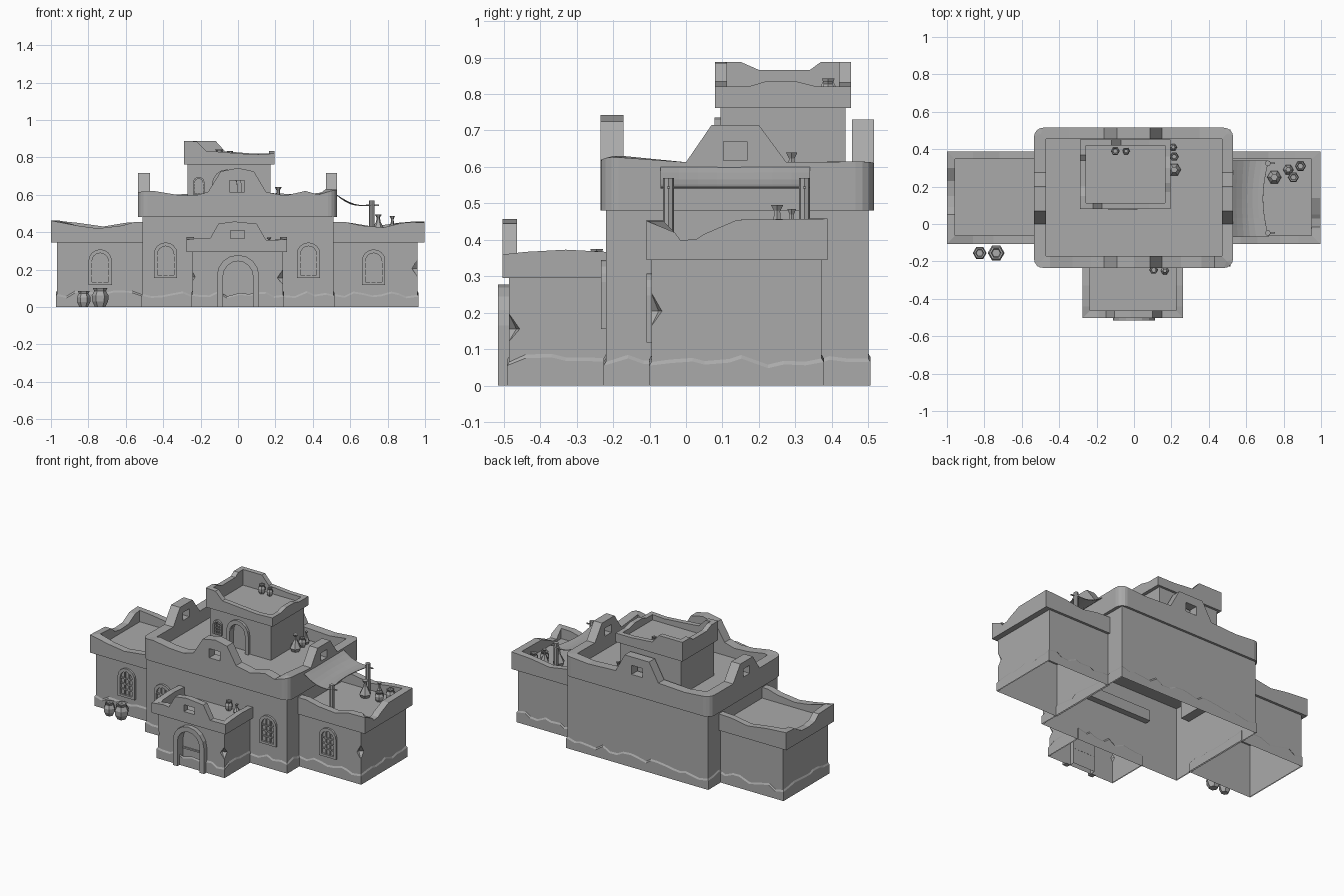
import bpy, bmesh, math, random
from mathutils import Matrix

random.seed(4)
if "Cube" in bpy.data.objects:
    bpy.data.objects.remove(bpy.data.objects["Cube"])

clay = bpy.data.materials.new("clay grey")
clay.use_nodes = True
clay.diffuse_color = (0.4, 0.4, 0.4, 1)
clay.node_tree.nodes["Principled BSDF"].inputs["Base Color"].default_value = (0.4, 0.4, 0.4, 1)


def finish(name, bm):
    bmesh.ops.recalc_face_normals(bm, faces=bm.faces)
    mesh = bpy.data.meshes.new(name)
    bm.to_mesh(mesh)
    bm.free()
    mesh.materials.append(clay)
    ob = bpy.data.objects.new(name, mesh)
    bpy.context.collection.objects.link(ob)
    return ob


def box(name, x0, y0, z0, x1, y1, z1):
    bm = bmesh.new()
    bmesh.ops.create_cube(bm, size=1)
    size = Matrix.Diagonal((x1 - x0, y1 - y0, z1 - z0, 1))
    centre = Matrix.Translation(((x0 + x1) / 2, (y0 + y1) / 2, (z0 + z1) / 2))
    bm.transform(centre @ size)
    return finish(name, bm)


def cut(ob, cutter):
    mod = ob.modifiers.new("cut", 'BOOLEAN')
    mod.operation, mod.solver, mod.object = 'DIFFERENCE', 'EXACT', cutter
    bpy.context.view_layer.objects.active = ob
    bpy.ops.object.modifier_apply(modifier=mod.name)
    bpy.data.objects.remove(cutter)


def open_bottom(ob):
    bm = bmesh.new()
    bm.from_mesh(ob.data)
    low = [f for f in bm.faces if all(v.co.z < 0.001 for v in f.verts)]
    bmesh.ops.delete(bm, geom=low, context='FACES')
    bm.to_mesh(ob.data)
    bm.free()


def ring(name, o, i, z0, floor, corners, front=(), right=(), back=(), left=(), rounding=0, lift=0):
    """Wall around a rectangle whose top follows a profile on each side."""
    (x0, y0, x1, y1), (a0, b0, a1, b1) = o, i
    cx = lambda t: min(max(t, a0), a1)
    cy = lambda t: min(max(t, b0), b1)
    pts = [(x0, y0, a0, b0, corners[0])]
    pts += [(t, y0, cx(t), b0, z) for t, z in front]
    pts += [(x1, y0, a1, b0, corners[1])]
    pts += [(x1, t, a1, cy(t), z) for t, z in right]
    pts += [(x1, y1, a1, b1, corners[2])]
    pts += [(t, y1, cx(t), b1, z) for t, z in reversed(back)]
    pts += [(x0, y1, a0, b1, corners[3])]
    pts += [(x0, t, a0, cy(t), z) for t, z in reversed(left)]
    bm = bmesh.new()
    rows = [[bm.verts.new(c) for c in ((p[0], p[1], z0), (p[0], p[1], p[4]),
             (p[2], p[3], p[4] + lift), (p[2], p[3], floor))] for p in pts]
    for k, a in enumerate(rows):
        b = rows[(k + 1) % len(rows)]
        for j in range(2 if lift else 3):
            bm.faces.new((a[j], b[j], b[j + 1], a[j + 1]))
    if not lift:
        bm.faces.new([r[3] for r in rows])
        bm.faces.new([r[0] for r in reversed(rows)])
    else:
        bmesh.ops.delete(bm, geom=[r[3] for r in rows], context='VERTS')
    if rounding:
        edges = [e for e in bm.edges if all(v.co.x in (x0, x1) or
                 min(abs(v.co.x - x0), abs(v.co.x - x1)) < 1e-5 for v in e.verts)
                 and all(min(abs(v.co.y - y0), abs(v.co.y - y1)) < 1e-5 for v in e.verts)
                 and (e.verts[0].co - e.verts[1].co).xy.length < 1e-5]
        bmesh.ops.bevel(bm, geom=edges, offset=rounding, segments=4, profile=0.5, affect='EDGES')
    return finish(name, bm)


def arch(w, spring, top, n=8):
    """Outline of an arched opening, from lower left over to lower right."""
    over = [(-w * math.cos(math.pi * k / n), spring + (top - spring) * math.sin(math.pi * k / n))
            for k in range(n + 1)]
    return [(-w, 0)] + over + [(w, 0)]


def arch_block(name, x, y0, y1, z, outline):
    bm = bmesh.new()
    face = bm.faces.new([bm.verts.new((x + u, y0, z + v)) for u, v in outline])
    new = bmesh.ops.extrude_face_region(bm, geom=[face])["geom"]
    bmesh.ops.translate(bm, vec=(0, y1 - y0, 0), verts=[g for g in new if isinstance(g, bmesh.types.BMVert)])
    return finish(name, bm)


def arch_frame(name, x, y0, y1, z, outer, inner):
    bm = bmesh.new()
    rows = [[bm.verts.new((x + p[0], y, z + p[1])) for p, y in
             ((a, y0), (b, y0), (b, y1), (a, y1))] for a, b in zip(outer, inner)]
    for a, b in zip(rows, rows[1:]):
        for j in range(4):
            k = (j + 1) % 4
            bm.faces.new((a[j], b[j], b[k], a[k]))
    bm.faces.new(rows[0])
    bm.faces.new(rows[-1])
    return finish(name, bm)


def window(name, x, y, z, s=1.0):
    arch_frame(name + "_frame", x, y - 0.013, y, z, arch(0.062 * s, 0.13 * s, 0.19 * s), arch(0.044 * s, 0.125 * s, 0.17 * s))
    box(name + "_sill", x - 0.062 * s, y - 0.013, z, x + 0.062 * s, y, z + 0.015 * s)
    for u in (-0.015, 0.015):
        box(name + "_upright", x + (u - 0.004) * s, y - 0.008, z, x + (u + 0.004) * s, y, z + 0.165 * s)
    for v in (0.05, 0.085, 0.12):
        box(name + "_crossbar", x - 0.045 * s, y - 0.008, z + (v - 0.004) * s, x + 0.045 * s, y, z + (v + 0.004) * s)


def lathe(name, x, y, z, profile, n=6):
    bm = bmesh.new()
    rows = [[bm.verts.new((x + r * math.cos(math.tau * k / n), y + r * math.sin(math.tau * k / n), z + h))
             for k in range(n)] for r, h in profile]
    for a, b in zip(rows, rows[1:]):
        for k in range(n):
            m = (k + 1) % n
            bm.faces.new((a[k], a[m], b[m], b[k]))
    bm.faces.new(rows[0])
    bm.faces.new(rows[-1])
    return finish(name, bm)


def pot(name, x, y, z, r, h):
    shape = ((0.6, 0), (0.95, 0.3), (1, 0.6), (0.7, 0.85), (0.85, 1), (0.6, 1), (0.5, 0.85))
    lathe(name, x, y, z, [(r * a, h * b) for a, b in shape])


def jug(name, x, y, z, r, h):
    shape = ((0.7, 0), (1, 0.2), (0.3, 0.65), (0.25, 0.85), (0.5, 1), (0.2, 1))
    lathe(name, x, y, z, [(r * a, h * b) for a, b in shape])


def chip(x, y, z, r, h):
    return lathe("chip_cutter", x, y, z - h, [(0.001, 0), (r, h * 0.9), (0.001, 2 * h)], 5)


def plinth(name, x0, y0, x1, y1):
    def jag(a, b):
        n = max(2, round((b - a) / 0.05))
        return [(a + (b - a) * (k + random.uniform(-0.25, 0.25)) / n, random.uniform(0.045, 0.08)) for k in range(1, n)]
    e = 0.006
    ring(name, (x0 - e, y0 - e, x1 + e, y1 + e), (x0, y0, x1, y1), 0, 0, (0.06, 0.055, 0.065, 0.06),
         jag(x0, x1), jag(y0, y1), jag(x0, x1), jag(y0, y1), lift=0.01)


# Bodies
main = box("main_body", -0.51, -0.22, 0, 0.51, 0.5, 0.5)
porch = box("porch_body", -0.243, -0.485, 0, 0.24, -0.22, 0.305)
wing_l = box("left_wing_body", 0.51, -0.095, 0, 0.96, 0.372, 0.36)
wing_r = box("right_wing_body", -0.967, -0.095, 0, -0.51, 0.372, 0.36)
tower = box("tower_body", -0.27, 0.095, 0.52, 0.173, 0.437, 0.77)

for name, r in (("main", (-0.51, -0.22, 0.51, 0.5)), ("porch", (-0.243, -0.485, 0.24, -0.22)),
                ("left_wing", (0.51, -0.095, 0.96, 0.372)), ("right_wing", (-0.967, -0.095, -0.51, 0.372))):
    plinth(name + "_plinth", *r)

# Chipped corners and doorways
cut(wing_l, chip(0.965, -0.1, 0.21, 0.042, 0.055))
cut(porch, chip(0.245, -0.49, 0.16, 0.042, 0.045))
cut(porch, chip(-0.25, -0.49, 0.165, 0.025, 0.04))
cut(porch, arch_block("doorway_cutter", 0, -0.55, -0.455, -0.01, arch(0.08, 0.175, 0.255)))
cut(tower, arch_block("doorway_cutter", -0.06, 0.05, 0.12, 0.51, arch(0.055, 0.13, 0.2)))
for ob in (main, porch, wing_l, wing_r):
    open_bottom(ob)

arch_frame("porch_door_frame", 0, -0.515, -0.484, 0, arch(0.113, 0.165, 0.278), arch(0.08, 0.165, 0.245))
box("porch_door_rail", -0.08, -0.463, 0.1, 0.08, -0.454, 0.11)
arch_frame("tower_door_frame", -0.06, 0.078, 0.096, 0.53, arch(0.08, 0.12, 0.205), arch(0.055, 0.12, 0.178))

# Roof walls
main_top = ring("main_parapet", (-0.535, -0.235, 0.53, 0.515), (-0.47, -0.172, 0.47, 0.455), 0.48, 0.53,
    (0.615, 0.63, 0.615, 0.615),
    front=[(-0.45, 0.62), (-0.33, 0.6), (-0.23, 0.595), (-0.16, 0.615), (-0.092, 0.725), (0, 0.743),
           (0.085, 0.725), (0.15, 0.615), (0.25, 0.595), (0.36, 0.62), (0.43, 0.6)],
    right=[(0, 0.613), (0.07, 0.715), (0.2, 0.715), (0.275, 0.613)],
    back=[(-0.35, 0.6), (-0.16, 0.61), (-0.092, 0.73), (0.085, 0.73), (0.15, 0.61), (0.35, 0.6)],
    left=[(0, 0.613), (0.07, 0.715), (0.2, 0.715), (0.275, 0.613)], rounding=0.05)
for b in ((-0.045, -0.3, 0.615, 0.035, -0.1, 0.675), (-0.045, 0.4, 0.615, 0.035, 0.6, 0.675),
          (0.4, 0.103, 0.617, 0.6, 0.167, 0.67), (-0.6, 0.103, 0.617, -0.4, 0.167, 0.67)):
    cut(main_top, box("opening_cutter", *b))

porch_top = ring("porch_parapet", (-0.275, -0.503, 0.262, -0.18), (-0.235, -0.463, 0.225, -0.2), 0.295, 0.315,
    (0.36, 0.36, 0.365, 0.365),
    front=[(-0.19, 0.37), (-0.15, 0.365), (-0.105, 0.445), (-0.02, 0.457), (0.1, 0.445), (0.15, 0.358)],
    right=[(-0.44, 0.367), (-0.33, 0.373)], left=[(-0.44, 0.367), (-0.33, 0.373)])
cut(porch_top, box("opening_cutter", -0.04, -0.6, 0.365, 0.035, -0.42, 0.41))

ring("right_wing_parapet", (-1, -0.108, -0.45, 0.388), (-0.957, -0.062, -0.48, 0.347), 0.345, 0.385,
    (0.462, 0.455, 0.455, 0.46),
    front=[(-0.86, 0.435), (-0.75, 0.42), (-0.62, 0.435), (-0.55, 0.455)],
    back=[(-0.86, 0.45), (-0.72, 0.43), (-0.6, 0.45)],
    left=[(0.05, 0.455), (0.09, 0.42), (0.15, 0.41), (0.23, 0.415), (0.3, 0.455)])
ring("left_wing_parapet", (0.45, -0.108, 0.997, 0.388), (0.48, -0.062, 0.95, 0.347), 0.345, 0.385,
    (0.455, 0.452, 0.458, 0.455),
    front=[(0.57, 0.455), (0.66, 0.435), (0.78, 0.425), (0.88, 0.45)],
    back=[(0.6, 0.45), (0.72, 0.43), (0.86, 0.45)],
    right=[(-0.03, 0.42), (-0.015, 0.398), (0.03, 0.403), (0.05, 0.416), (0.14, 0.455)])
ring("tower_parapet", (-0.29, 0.08, 0.195, 0.452), (-0.257, 0.113, 0.165, 0.42), 0.762, 0.785,
    (0.888, 0.82, 0.82, 0.888),
    front=[(-0.22, 0.885), (-0.17, 0.835), (-0.05, 0.825), (0.08, 0.815)],
    right=[(0.17, 0.82), (0.22, 0.835), (0.3, 0.835), (0.36, 0.82)],
    back=[(-0.12, 0.888), (-0.07, 0.832), (0.08, 0.82)],
    left=[(0.15, 0.888), (0.2, 0.866), (0.34, 0.866), (0.37, 0.888)])

# Lattice windows
window("right_wing_window", -0.737, -0.095, 0.118)
window("left_wing_window", 0.725, -0.095, 0.118)
window("main_right_window", -0.387, -0.22, 0.155)
window("main_left_window", 0.377, -0.22, 0.155)
window("tower_window", -0.21, 0.095, 0.6, 0.5)

# Awning on two posts
bm = bmesh.new()
grid = []
for i in range(7):
    u = i / 6
    grid.append([bm.verts.new((0.52 + 0.2 * u - 0.03 * u * math.sin(math.pi * j / 8), -0.07 + 0.41 * j / 8,
                 0.607 - 0.06 * u - 0.025 * math.sin(math.pi * u))) for j in range(9)])
for a, b in zip(grid, grid[1:]):
    for j in range(8):
        bm.faces.new((a[j], b[j], b[j + 1], a[j + 1]))
cloth = finish("awning_cloth", bm)
cloth.modifiers.new("thickness", 'SOLIDIFY').thickness = 0.004
for y in (-0.048, 0.325):
    lathe("awning_post", 0.716, y, 0.38, [(0.015, 0), (0.015, 0.19)], 8)
    box("awning_peg", 0.69, y - 0.004, 0.541, 0.755, y + 0.004, 0.547)

# Pots and jugs
for p in ((-0.825, -0.155, 0, 0.037, 0.085), (-0.737, -0.155, 0, 0.045, 0.1), (0.89, 0.31, 0.385, 0.03, 0.065),
          (0.852, 0.25, 0.385, 0.03, 0.06), (0.215, 0.36, 0.53, 0.025, 0.06), (-0.1, 0.39, 0.785, 0.024, 0.058),
          (-0.042, 0.39, 0.785, 0.02, 0.05), (0.105, -0.245, 0.315, 0.024, 0.06)):
    pot("clay_pot", *p)
for p in ((0.75, 0.25, 0.385, 0.038, 0.11), (0.825, 0.29, 0.385, 0.028, 0.1), (0.215, 0.29, 0.53, 0.036, 0.11),
          (0.21, 0.41, 0.53, 0.02, 0.08), (0.165, -0.25, 0.315, 0.022, 0.055)):
    jug("clay_jug", *p)
